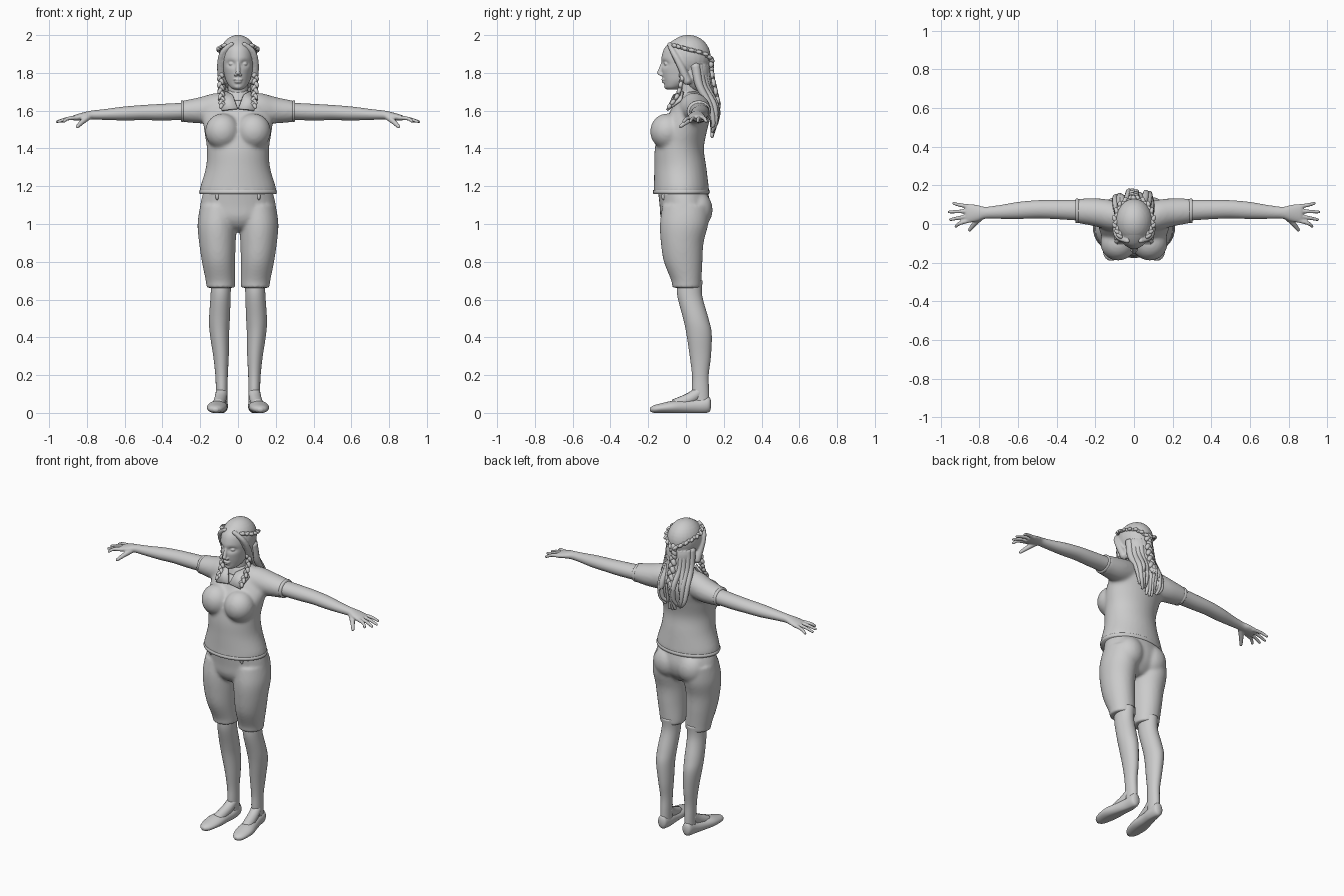
import bpy, bmesh, math, random
from mathutils import Matrix, Vector

random.seed(4)
cube = bpy.data.objects.get("Cube")
if cube:
    bpy.data.objects.remove(cube)

grey = bpy.data.materials.new("plain grey")
grey.use_nodes = True
grey.diffuse_color = (0.6, 0.6, 0.6, 1)
grey.node_tree.nodes["Principled BSDF"].inputs["Base Color"].default_value = (0.6, 0.6, 0.6, 1)


def add_object(name, data):
    ob = bpy.data.objects.new(name, data)
    bpy.context.scene.collection.objects.link(ob)
    data.materials.append(grey)
    return ob


def from_bmesh(name, bm, mirror=False):
    bmesh.ops.recalc_face_normals(bm, faces=bm.faces)
    for f in bm.faces:
        f.smooth = True
    me = bpy.data.meshes.new(name)
    bm.to_mesh(me)
    bm.free()
    ob = add_object(name, me)
    if mirror:
        ob.modifiers.new("mirror", 'MIRROR').use_mirror_merge = False
    return ob


def spline(p, t):
    """Smooth interpolation through a list of equal-length tuples."""
    i = min(int(t), len(p) - 2)
    t -= i
    a, b, c, d = p[max(i - 1, 0)], p[i], p[i + 1], p[min(i + 2, len(p) - 1)]
    return [(2*y + (z - x)*t + (2*x - 5*y + 4*z - w)*t*t + (3*y - x - 3*z + w)*t**3) / 2
            for x, y, z, w in zip(a, b, c, d)]


def loft(name, axis, rings, mirror=False, steps=5, n=32):
    """Skin of ellipses; ring = position on axis, two centre values, two radii."""
    bm = bmesh.new()
    loops = []
    for k in range((len(rings) - 1) * steps + 1):
        pos, c1, c2, r1, r2 = spline(rings, k / steps)
        loop = []
        for j in range(n):
            a = math.tau * j / n
            u, v = c1 + r1 * math.cos(a), c2 + r2 * math.sin(a)
            co = {'x': (pos, u, v), 'y': (v, pos, u), 'z': (u, v, pos)}[axis]
            loop.append(bm.verts.new((co[0], co[1], max(co[2], 0))))
        loops.append(loop)
    for a, b in zip(loops, loops[1:]):
        for j in range(n):
            bm.faces.new((a[j], a[j - 1], b[j - 1], b[j]))
    bm.faces.new(loops[0])
    bm.faces.new(loops[-1])
    return from_bmesh(name, bm, mirror)


def blob(name, centre, radii, mirror=False):
    bm = bmesh.new()
    m = Matrix.Translation(centre) @ Matrix.Diagonal((*radii, 1))
    bmesh.ops.create_uvsphere(bm, u_segments=24, v_segments=16, radius=1, matrix=m)
    return from_bmesh(name, bm, mirror)


def tube(name, points, radii, mirror=False, steps=6, n=10):
    """Round tapered tube following a smooth path."""
    bm = bmesh.new()
    total = (len(points) - 1) * steps
    path = [Vector(spline(points, k / steps)) for k in range(total + 1)]
    loops = []
    for k, p in enumerate(path):
        d = path[min(k + 1, total)] - path[max(k - 1, 0)]
        m = d.to_track_quat('Z', 'Y').to_matrix()
        r = radii[0] + (radii[1] - radii[0]) * k / total
        loops.append([bm.verts.new(p + m @ Vector((r * math.cos(math.tau * j / n),
                      r * math.sin(math.tau * j / n), 0))) for j in range(n)])
    for a, b in zip(loops, loops[1:]):
        for j in range(n):
            bm.faces.new((a[j], a[j - 1], b[j - 1], b[j]))
    for end, pt, out in ((loops[0], path[0], path[0] - path[1]), (loops[-1], path[-1], path[-1] - path[-2])):
        tip = bm.verts.new(pt + out.normalized() * (end[0].co - pt).length * 0.8)
        for j in range(n):
            bm.faces.new((end[j], end[j - 1], tip))
    return from_bmesh(name, bm, mirror)


def braid(name, points, radius, count, mirror=False):
    """Chain of overlapping lobes that alternate side to side."""
    bm = bmesh.new()
    for k in range(count):
        t = k / (count - 1) * (len(points) - 1)
        p = Vector(spline(points, t))
        d = Vector(spline(points, min(t + 0.1, len(points) - 1))) - Vector(spline(points, max(t - 0.1, 0)))
        rot = d.to_track_quat('Z', 'Y').to_matrix().to_4x4()
        side = 0.35 if k % 2 else -0.35
        m = (Matrix.Translation(p) @ rot @ Matrix.Translation((side * radius, 0, 0))
             @ Matrix.Rotation(side * 1.5, 4, 'Y') @ Matrix.Diagonal((0.8, 0.8, 1.3, 1)))
        bmesh.ops.create_uvsphere(bm, u_segments=12, v_segments=8, radius=radius, matrix=m)
    return from_bmesh(name, bm, mirror)


def fuse(name, parts, voxel, smooth):
    """Blend overlapping parts into one continuous skin."""
    dg = bpy.context.evaluated_depsgraph_get()
    bm = bmesh.new()
    for p in parts:
        bm.from_mesh(p.evaluated_get(dg).to_mesh())
    for p in parts:
        bpy.data.objects.remove(p)
    ob = from_bmesh(name, bm)
    mod = ob.modifiers.new("blend", 'REMESH')
    mod.mode, mod.voxel_size, mod.use_smooth_shade = 'VOXEL', voxel, True
    mod = ob.modifiers.new("soften", 'SMOOTH')
    mod.factor, mod.iterations = 0.5, smooth
    return ob


# Shirt: torso, bust and sleeves blended together
fuse("shirt", [
    loft("torso", 'z', [(1.165, 0, -.025, .203, .148), (1.2, 0, -.025, .199, .145), (1.3, 0, -.03, .17, .138),
                        (1.4, 0, -.035, .165, .13), (1.5, 0, -.015, .18, .128), (1.57, 0, .015, .185, .115),
                        (1.63, 0, .03, .15, .095), (1.67, 0, .035, .1, .07), (1.7, 0, .03, .065, .055)]),
    loft("sleeve", 'x', [(.04, .035, 1.62, .07, .07), (.12, .045, 1.613, .08, .08), (.2, .06, 1.602, .073, .07),
                         (.3, .068, 1.596, .062, .055)], True),
    blob("bust", (.082, -.1, 1.49), (.092, .09, .095), True)], .01, 8)
loft("shirt_hem", 'z', [(1.16, 0, -.025, .203, .148), (1.17, 0, -.025, .206, .151), (1.18, 0, -.025, .202, .148)])
loft("sleeve_cuffs", 'x', [(.285, .068, 1.597, .061, .054), (.295, .068, 1.597, .064, .057),
                           (.302, .068, 1.597, .062, .055)], True)

# Collar: band around the neck and two pointed flaps
loft("collar_band", 'z', [(1.655, 0, .02, .082, .075), (1.69, 0, .025, .068, .066), (1.705, 0, .028, .062, .06)])
bm = bmesh.new()
flap = [(.004, -.1, 1.615), (.03, -.068, 1.685), (.066, -.02, 1.705), (.105, -.03, 1.66), (.088, -.105, 1.605)]
bm.faces.new([bm.verts.new(p) for p in flap])
flaps = from_bmesh("collar_flaps", bm, True)
flaps.modifiers.new("thickness", 'SOLIDIFY').thickness = .012

# Shorts: pelvis, seat and thighs blended together
fuse("shorts", [
    loft("pelvis", 'z', [(1.19, 0, -.02, .178, .13), (1.1, 0, -.005, .2, .135), (1.03, 0, -.008, .19, .125),
                         (.98, 0, -.01, .12, .09), (.96, 0, 0, .05, .05)]),
    blob("seat", (.085, .058, 1.075), (.09, .083, .1), True),
    loft("thigh", 'z', [(1.1, .1, 0, .1, .125), (1, .11, -.01, .104, .128), (.9, .109, -.02, .097, .113),
                        (.8, .103, -.015, .088, .102), (.7, .093, .002, .078, .08), (.662, .091, .004, .075, .077)],
         True)], .009, 6)
for x in (-.11, .11):
    blob("belt_loop", (x, -.118, 1.145), (.009, .012, .018))

# Legs and slip-on shoes
loft("legs", 'z', [(.7, .09, .02, .053, .068), (.62, .092, .02, .053, .066), (.5, .098, .052, .055, .067),
                   (.42, .098, .069, .051, .067), (.3, .09, .076, .041, .056), (.2, .087, .076, .033, .044),
                   (.12, .086, .077, .031, .045), (.04, .086, .08, .03, .044)], True)
tube("feet", [(.086, .07, .11), (.093, .02, .075), (.104, -.06, .04)], (.032, .034), True)
loft("shoes", 'y', [(.132, .045, .088, .02, .012), (.118, .044, .088, .042, .03), (.06, .036, .09, .04, .037),
                    (0, .032, .1, .036, .043), (-.07, .03, .11, .034, .053), (-.13, .025, .115, .026, .048),
                    (-.17, .02, .118, .02, .034), (-.19, .018, .118, .01, .012)], True)

# Arms with hands
fingers = [(.022, .93, -.014), (.044, .96, .022), (.068, .966, .062), (.088, .943, .108)]
hand_parts = [tube("finger", [(.84, y, 1.564), (.9, (y + ty) / 2, 1.558), (tx - .006, ty, 1.541)],
                   (.0125, .008), True) for y, tx, ty in fingers]
fuse("arms", hand_parts + [
    tube("thumb", [(.79, .04, 1.57), (.825, .002, 1.54), (.853, -.034, 1.513)], (.019, .009), True),
    loft("arm", 'x', [(.25, .07, 1.598, .055, .046), (.4, .075, 1.592, .05, .044), (.5, .076, 1.59, .047, .04),
                      (.6, .07, 1.585, .044, .037), (.7, .062, 1.58, .035, .029), (.77, .058, 1.577, .031, .024),
                      (.81, .056, 1.572, .042, .021), (.86, .055, 1.563, .049, .016),
                      (.873, .055, 1.561, .045, .011)], True)], .0045, 4)

# Head: skull with eye hollows, then nose, lips, brows, eyes and neck
skull = loft("skull", 'z', [(1.712, 0, -.075, .022, .025), (1.725, 0, -.062, .042, .05), (1.755, 0, -.036, .062, .082),
                            (1.79, 0, -.018, .073, .108), (1.84, 0, -.01, .082, .121), (1.89, 0, -.005, .085, .123),
                            (1.94, 0, 0, .076, .108), (1.98, 0, .005, .045, .06), (1.99, 0, .005, .015, .02)], n=64)
for v in skull.data.vertices:
    if v.co.y < 0:
        dx, dz = (abs(v.co.x) - .036) / .024, (v.co.z - 1.848) / .016
        v.co.y += .016 * math.exp(-dx * dx - dz * dz)
fuse("head", [
    skull,
    tube("nose", [(0, -.12, 1.86), (0, -.13, 1.83), (0, -.142, 1.796)], (.009, .013)),
    blob("nostril", (.012, -.131, 1.79), (.009, .012, .008), True),
    blob("upper_lip", (0, -.117, 1.765), (.026, .014, .006)),
    blob("lower_lip", (0, -.113, 1.752), (.021, .015, .007)),
    blob("chin", (0, -.095, 1.729), (.025, .021, .017)),
    blob("eyeball", (.034, -.104, 1.848), (.016, .013, .009), True),
    loft("neck", 'z', [(1.6, 0, .035, .06, .058), (1.68, 0, .02, .053, .056), (1.77, 0, .015, .052, .06)])],
    .004, 3)

# Hair: cap, parting braids, side locks and long loose strands at the back
fuse("hair_cap", [
    blob("crown", (0, .012, 1.886), (.099, .119, .115)),
    blob("nape", (0, .055, 1.8), (.09, .074, .105)),
    tube("side_lock", [(.03, -.09, 1.955), (.08, -.068, 1.91), (.092, -.03, 1.84), (.082, .01, 1.75)],
         (.012, .024), True)], .007, 3)
braid("crown_braids", [(.07, -.06, 1.945), (.098, .01, 1.925), (.07, .1, 1.9), (.008, .135, 1.862)], .014, 16, True)
braid("back_braid", [(0, .133, 1.865), (0, .134, 1.8), (0, .15, 1.72), (0, .168, 1.64)], .02, 12)
braid("front_braids", [(.09, -.02, 1.82), (.092, -.025, 1.75), (.088, -.045, 1.68), (.082, -.085, 1.625)],
      .015, 14, True)
for k in range(-5, 6):
    s, j = k / 5, random.uniform(-.012, .012)
    drop = .04 * abs(s) + random.uniform(0, .04)
    tube("loose_strand", [(s * .075, .1 - .05 * s * s, 1.84), (s * .085, .122 - .05 * s * s, 1.73),
                          (s * .09 + j, .16 - .03 * s * s + j, 1.63), (s * .085 + j, .15 + j, 1.54),
                          (s * .07 - j, .138, 1.45 + drop)], (.026, .008))
